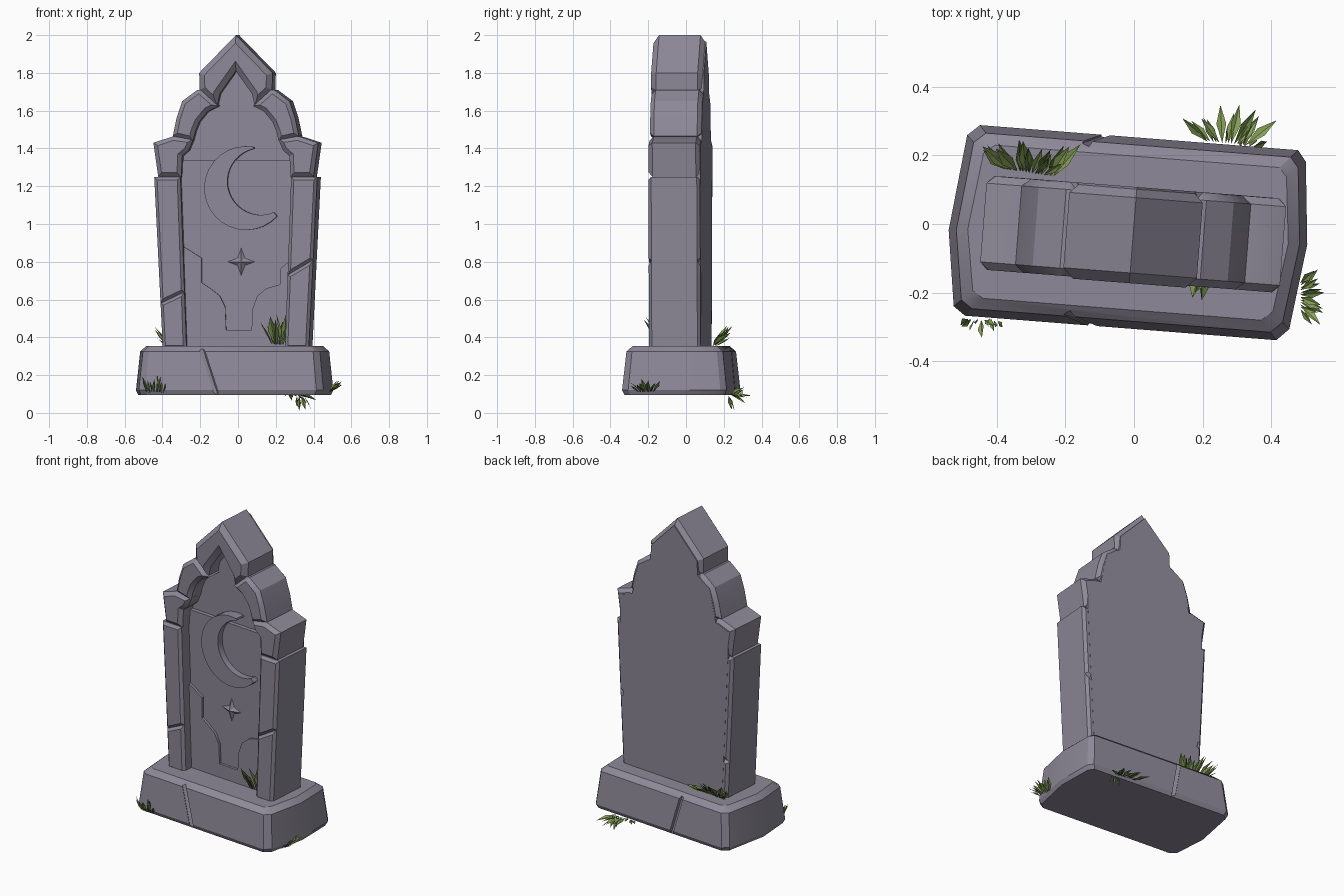
import bpy, bmesh, math, random
from mathutils import Vector

if "Cube" in bpy.data.objects:
    bpy.data.objects.remove(bpy.data.objects["Cube"])

TURN = math.radians(-4.5)          # the whole stone is slightly twisted
FRONT, BACK = -0.167, 0.107


def material(name, rgb):
    m = bpy.data.materials.new(name)
    m.diffuse_color = (*rgb, 1)
    m.use_nodes = True
    m.node_tree.nodes["Principled BSDF"].inputs["Base Color"].default_value = m.diffuse_color
    return m


STONE = material("grey violet stone", (0.27, 0.25, 0.315))
GRASS = material("light grass", (0.25, 0.37, 0.10))
GRASS_DARK = material("dark grass", (0.12, 0.20, 0.05))


def finish(name, bm, mats=(STONE,), turn=TURN, smooth=True):
    bmesh.ops.recalc_face_normals(bm, faces=bm.faces)
    me = bpy.data.meshes.new(name)
    bm.to_mesh(me)
    bm.free()
    ob = bpy.data.objects.new(name, me)
    bpy.context.collection.objects.link(ob)
    for m in mats:
        me.materials.append(m)
    ob.rotation_euler.z = turn
    if smooth:
        bpy.ops.object.select_all(action='DESELECT')
        ob.select_set(True)
        bpy.context.view_layer.objects.active = ob
        bpy.ops.object.shade_smooth_by_angle(angle=math.radians(30))
    return ob


def prism(name, pts, y0=FRONT, y1=BACK, bevel=0.0):
    """Extrude an x-z profile along y, chamfering the front and back rims."""
    bm = bmesh.new()
    f = [bm.verts.new((x, y0, z)) for x, z in pts]
    b = [bm.verts.new((x, y1, z)) for x, z in pts]
    bm.faces.new(f)
    bm.faces.new(b[::-1])
    n = len(pts)
    for i in range(n):
        j = (i + 1) % n
        bm.faces.new((f[i], b[i], b[j], f[j]))
    if bevel:
        bmesh.ops.recalc_face_normals(bm, faces=bm.faces)
        rim = [e for e in bm.edges if abs(e.verts[0].co.y - e.verts[1].co.y) < 1e-5]
        bmesh.ops.bevel(bm, geom=rim, offset=bevel, segments=1, profile=0.5,
                        affect='EDGES', clamp_overlap=True)
    return finish(name, bm)


def flip(pts):
    return [(-x, z) for x, z in pts]


def whole(half):
    """Mirror a right-hand half profile that begins and ends anywhere."""
    return half + [(-x, z) for x, z in reversed(half) if x > 1e-4]


# Plinth: stacked outline rings, with slanted cracks cut front and back
outline = [(-.47, -.305), (.44, -.305), (.475, -.27), (.508, -.02), (.485, .22),
           (.46, .252), (-.47, .252), (-.505, .22), (-.537, -.06), (-.505, -.28)]
bm = bmesh.new()
rings = []
for z, inset in ((.095, .012), (.12, 0), (.325, .022), (.355, .055)):
    sx, sy = 1 - inset / .52, 1 - inset / .28
    rings.append([bm.verts.new((-.015 + (x + .015) * sx, -.027 + (y + .027) * sy, z))
                  for x, y in outline])
for lo, hi in zip(rings, rings[1:]):
    for i in range(len(lo)):
        j = (i + 1) % len(lo)
        bm.faces.new((lo[i], lo[j], hi[j], hi[i]))
bm.faces.new(rings[0][::-1])
bm.faces.new(rings[-1])
plinth = finish("plinth", bm)


def crack(target, a, b, r):
    a, b = Vector(a), Vector(b)
    bm = bmesh.new()
    bmesh.ops.create_cone(bm, cap_ends=True, segments=4, radius1=r, radius2=r,
                          depth=(b - a).length)
    bm.transform((b - a).to_track_quat('Z', 'Y').to_matrix().to_4x4())
    bmesh.ops.translate(bm, verts=bm.verts, vec=(a + b) / 2)
    cutter = finish("crack_cutter", bm, smooth=False)
    cutter.hide_render = True
    bpy.context.view_layer.update()
    mod = target.modifiers.new("crack", 'BOOLEAN')
    mod.operation, mod.solver, mod.object = 'DIFFERENCE', 'EXACT', cutter
    bpy.context.view_layer.objects.active = target
    bpy.ops.object.modifier_apply(modifier=mod.name)
    bpy.data.objects.remove(cutter)


crack(plinth, (-.19, -.275, .40), (-.08, -.31, .07), .016)
crack(plinth, (-.17, .222, .40), (-.09, .258, .07), .016)

# Back slab and recessed front panel
prism("back_slab", whole([(.355, .33), (.40, 1.25), (.40, 1.41), (.31, 1.44), (.265, 1.64),
                          (.175, 1.70), (.17, 1.79), (0, 1.965)]), -.06, .108)
prism("front_panel", [(-.29, .34), (.29, .34), (.305, 1.34), (-.305, 1.34)], -.085, 0)

# Raised stepped border at the foot of the panel
prism("panel_border", [(-.28, .34), (.28, .34), (.30, .82), (.235, .765), (.23, .68), (.16, .66),
                       (.11, .62), (.085, .55), (.08, .44), (-.055, .44), (-.06, .56), (-.09, .62),
                       (-.14, .66), (-.185, .69), (-.185, .82), (-.28, .88)], -.1, -.05)

# Side pillars, each broken by a slanted seam
for side, tilt, seam in (("left", -1, (.64, .58)), ("right", 1, (.73, .81))):
    si, so = seam
    xi = lambda z: .262 + .032 * (z - .35) / .9
    xo = lambda z: .388 + .045 * (z - .35) / .9
    lower = [(xi(.34), .34), (xo(.34), .34), (xo(so), so), (xi(si), si)]
    upper = [(xi(si), si), (xo(so), so), (xo(1.25), 1.25), (xi(1.25), 1.25)]
    capital = [(.29, 1.25), (.412, 1.25), (.418, 1.29), (.438, 1.43), (.33, 1.465),
               (.225, 1.45), (.25, 1.39), (.285, 1.36)]
    arch = [(.228, 1.44), (.335, 1.465), (.315, 1.56), (.285, 1.65), (.205, 1.71), (.185, 1.71),
            (.09, 1.625), (.15, 1.595), (.195, 1.54), (.215, 1.49)]
    for name, pts, bev in (("pillar_lower", lower, .016), ("pillar_upper", upper, .016),
                           ("capital", capital, .022), ("arch_block", arch, .022)):
        prism(side + "_" + name, pts if tilt > 0 else flip(pts), bevel=bev)

# Pointed cap stone
prism("cap_stone", [(0, 2.0), (.195, 1.80), (.192, 1.71), (.10, 1.625), (.085, 1.69), (0, 1.81),
                    (-.085, 1.69), (-.10, 1.625), (-.192, 1.71), (-.195, 1.80)],
      FRONT - .006, BACK, .03)

# Crescent relief: outer arc forward, inner arc back
N = 20
arc = lambda cx, cz, r, a, b: [(cx + r * math.cos(math.radians(a + (b - a) * i / N)),
                                cz + r * math.sin(math.radians(a + (b - a) * i / N)))
                               for i in range(N + 1)]
prism("crescent", arc(.052, 1.19, .222, 80, 318) + arc(.13, 1.225, .177, 293, 102), -.125, -.05)

# Four-pointed star with a raised centre
bm = bmesh.new()
ring = []
for i in range(8):
    r, a = (.078, .03)[i % 2], i * math.pi / 4
    ring.append(bm.verts.new((.024 + r * math.cos(a), -.083, .80 + r * math.sin(a))))
tip = bm.verts.new((.024, -.108, .80))
for i in range(8):
    bm.faces.new((ring[i], ring[(i + 1) % 8], tip))
bm.faces.new(ring[::-1])
finish("star", bm, smooth=False)


# Grass tufts: folded pointed blades fanned around a main direction
def tuft(name, centre, spread, aim, fan, length, count, seed):
    rnd = random.Random(seed)
    bm = bmesh.new()
    for k in range(count):
        t = 2 * (k + .5) / count - 1
        root = Vector(centre) + Vector(spread) * t * .6
        d = Vector(aim) + Vector(fan) * t + Vector([rnd.uniform(-.25, .25) for _ in range(3)])
        d.normalize()
        size = length * rnd.uniform(.65, 1.1)
        side = d.cross(Vector((rnd.uniform(-.5, .5), rnd.uniform(-.5, .5), 1))).normalized()
        up = side.cross(d).normalized()
        w = size * .13
        mid = root + d * size * .5 + up * size * .05
        v = [bm.verts.new(p) for p in (root, mid + side * w, root + d * size, mid - side * w,
                                       mid - up * w * .4)]
        for tri in ((0, 1, 4), (1, 2, 4), (2, 3, 4), (3, 0, 4)):
            bm.faces.new([v[i] for i in tri]).material_index = 1 if k % 3 == 0 else 0
    finish(name, bm, (GRASS, GRASS_DARK), 0, False)


tuft("panel_grass", (.215, -.13, .36), (.06, 0, 0), (-.05, -.3, 1), (.4, 0, 0), .18, 12, 1)
tuft("back_left_grass", (-.31, .15, .355), (.13, -.02, 0), (0, .6, .7), (.8, 0, 0), .13, 18, 2)
tuft("back_right_grass", (.27, .235, .10), (.10, -.01, 0), (0, .7, -.1), (.7, 0, -.4), .11, 14, 3)
tuft("low_right_grass", (.33, .225, .09), (.04, 0, 0), (.1, .3, -1), (.3, 0, 0), .085, 4, 6)
tuft("right_end_grass", (.485, -.21, .11), (0, .07, 0), (.7, 0, .6), (0, .6, 0), .09, 12, 4)
tuft("front_left_grass", (-.44, -.28, .105), (.08, -.005, 0), (0, -.35, 1), (.4, 0, 0), .085, 10, 5)
